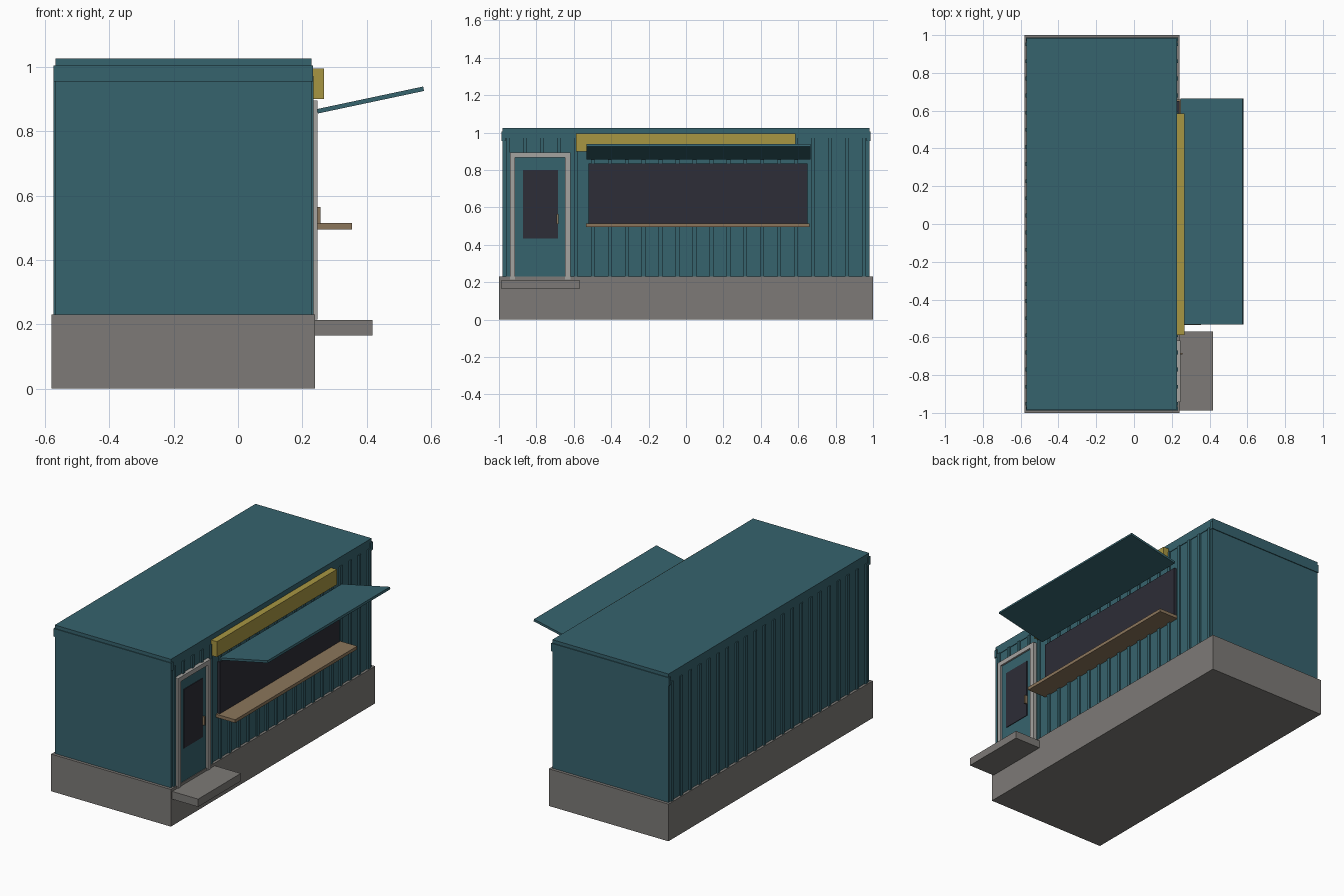
import bpy
from math import atan2, hypot

cube = bpy.data.objects.get("Cube")
if cube:
    bpy.data.objects.remove(cube, do_unlink=True)


def material(name, r, g, b):
    m = bpy.data.materials.new(name)
    m.use_nodes = True
    m.diffuse_color = (r, g, b, 1)
    m.node_tree.nodes["Principled BSDF"].inputs["Base Color"].default_value = (r, g, b, 1)
    return m


teal = material("teal paint", 0.037, 0.125, 0.155)
concrete = material("concrete", 0.205, 0.195, 0.184)
mustard = material("mustard paint", 0.39, 0.305, 0.055)
glass = material("dark glass", 0.026, 0.026, 0.038)
wood = material("wood", 0.26, 0.18, 0.105)
trim = material("pale grey trim", 0.376, 0.366, 0.352)


def box(name, x, y, z, mat):
    """Box from (low, high) ranges along each axis."""
    corners = [(a, b, c) for a in x for b in y for c in z]
    faces = [(0, 1, 3, 2), (4, 6, 7, 5), (0, 4, 5, 1),
             (2, 3, 7, 6), (0, 2, 6, 4), (1, 5, 7, 3)]
    mesh = bpy.data.meshes.new(name)
    mesh.from_pydata(corners, [], faces)
    mesh.materials.append(mat)
    ob = bpy.data.objects.new(name, mesh)
    bpy.context.collection.objects.link(ob)
    return ob


MID = -0.17       # centre line of the container
BASE_TOP = 0.23


def across(half):
    return (MID - half, MID + half)


# Foundation, walls and roof
box("foundation", across(0.41), (-1, 1), (0, BASE_TOP), concrete)
box("walls", across(0.394), (-0.98, 0.98), (BASE_TOP, 0.98), teal)
box("roof", across(0.398), (-0.982, 0.982), (0.97, 1.026), teal)

# End panels and the beams above them
for side, label in ((-1, "front"), (1, "back")):
    box(label + "_panel", across(0.398), sorted((side * 0.97, side * 0.982)),
        (BASE_TOP, 0.98), teal)
    box(label + "_top_beam", across(0.403), sorted((side * 0.965, side * 0.987)),
        (0.955, 1.005), teal)

# Vertical ribs on both long walls
RIBS = 22
for side, label in ((-1, "right"), (1, "left")):
    for i in range(RIBS):
        y = -0.952 + 1.904 * i / (RIBS - 1)
        x = sorted((MID + side * 0.39, MID + side * 0.404))
        box(f"{label}_rib_{i + 1}", x, (y - 0.01, y + 0.01), (BASE_TOP, 0.972), teal)

# Serving window and counter
box("serving_window", (0.2, 0.24), (-0.52, 0.65), (0.51, 0.835), glass)
box("counter", (0.22, 0.355), (-0.535, 0.66), (0.495, 0.515), wood)

# Raised awning hatch, tilted up away from the wall
dx, dz = 0.33, 0.07
awning = box("awning", (0, hypot(dx, dz)), (-0.533, 0.665), (-0.007, 0.007), teal)
awning.location = (0.247, 0, 0.862)
awning.rotation_euler.y = -atan2(dz, dx)

# Sign board
box("sign_board", (0.225, 0.267), (-0.588, 0.586), (0.9, 0.995), mustard)

# Door with frame, glass, handle and step
box("door", (0.2, 0.236), (-0.92, -0.64), (0.215, 0.87), teal)
box("door_glass", (0.232, 0.24), (-0.872, -0.685), (0.435, 0.8), glass)
box("door_frame_right", (0.22, 0.247), (-0.942, -0.913), (0.215, 0.895), trim)
box("door_frame_left", (0.22, 0.247), (-0.648, -0.617), (0.215, 0.895), trim)
box("door_frame_top", (0.22, 0.247), (-0.913, -0.648), (0.867, 0.895), trim)
box("door_handle", (0.236, 0.256), (-0.692, -0.682), (0.512, 0.565), wood)
box("door_step", (0.235, 0.418), (-0.987, -0.57), (0.165, 0.213), concrete)
